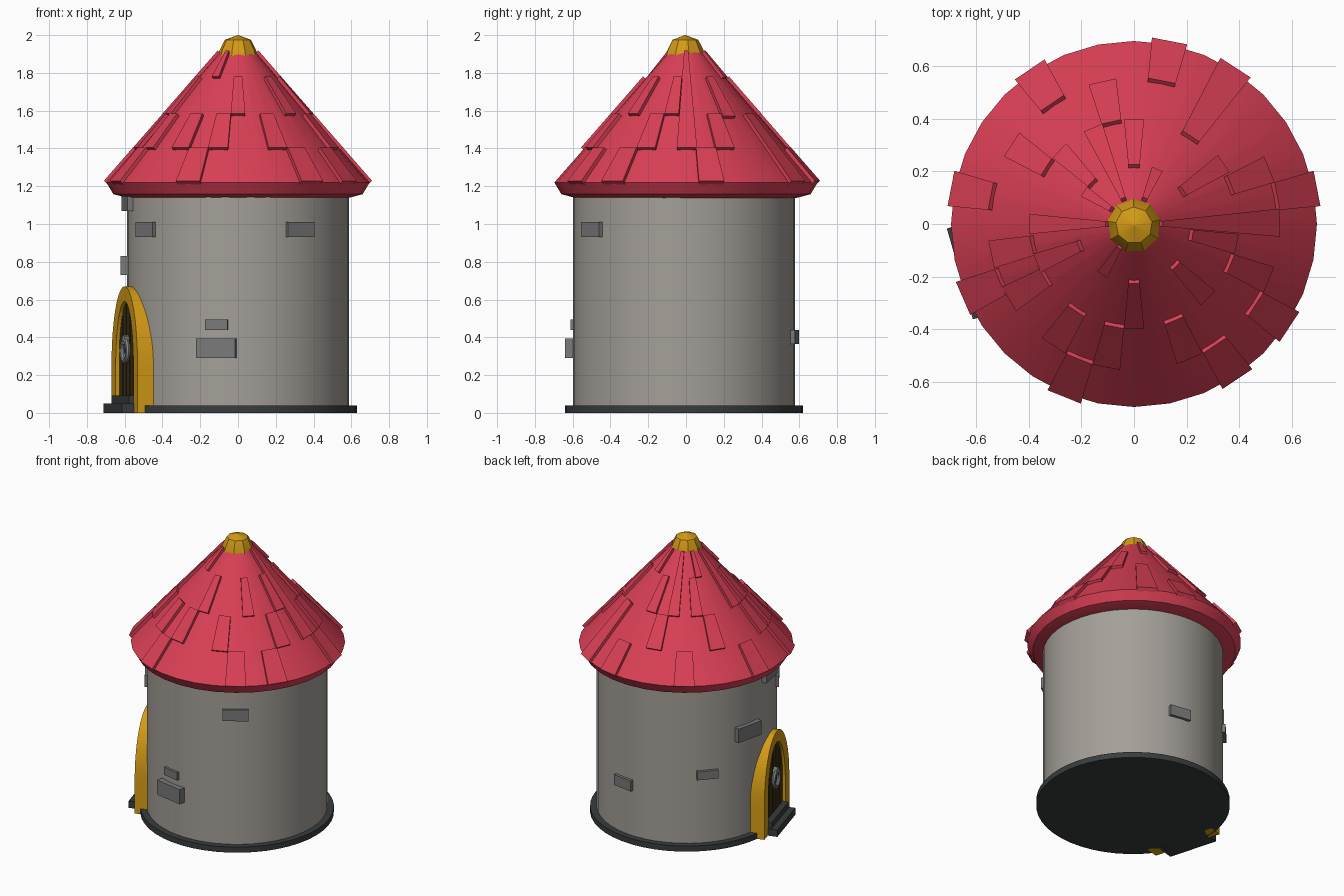
import bpy, bmesh, math
from math import sin, cos, pi, radians
from mathutils import Vector

if "Cube" in bpy.data.objects:
    bpy.data.objects.remove(bpy.data.objects["Cube"])

def mat(name, c):
    m = bpy.data.materials.new(name)
    m.diffuse_color = (*c, 1)
    m.use_nodes = True
    m.node_tree.nodes["Principled BSDF"].inputs["Base Color"].default_value = m.diffuse_color
    return m

RED = mat("roof_red", (0.70, 0.05, 0.09))
WALL = mat("wall_grey", (0.37, 0.345, 0.315))
BRICK = mat("brick_grey", (0.19, 0.19, 0.19))
DARK = mat("dark_stone", (0.04, 0.046, 0.046))
GOLD = mat("gold", (0.66, 0.33, 0.008))
WOOD = mat("dark_wood", (0.05, 0.03, 0.008))
IRON = mat("iron_grey", (0.25, 0.25, 0.25))

def finish(bm, name, m, smooth=None):
    bmesh.ops.recalc_face_normals(bm, faces=bm.faces)
    me = bpy.data.meshes.new(name)
    bm.to_mesh(me)
    bm.free()
    me.materials.append(m)
    if smooth:
        for p in me.polygons:
            p.use_smooth = True
        me.set_sharp_from_angle(angle=radians(smooth))
    ob = bpy.data.objects.new(name, me)
    bpy.context.collection.objects.link(ob)
    return ob

def lathe(name, prof, n, m, centre=(0, 0), smooth=30, turn=0.0):
    """Revolve an (r, z) profile; ends are capped."""
    bm = bmesh.new()
    rings = [[bm.verts.new((centre[0] + r * cos(turn + 2 * pi * i / n),
                            centre[1] + r * sin(turn + 2 * pi * i / n), z))
              for i in range(n)] for r, z in prof]
    for a, b in zip(rings, rings[1:]):
        for i in range(n):
            j = (i + 1) % n
            bm.faces.new((a[i], a[j], b[j], b[i]))
    bm.faces.new(rings[0])
    bm.faces.new(rings[-1])
    return finish(bm, name, m, smooth)

def place(az, u, d, z):
    """Point at tangent offset u and distance d in direction az (degrees)."""
    a = radians(az)
    return Vector((d * cos(a) - u * sin(a), d * sin(a) + u * cos(a), z))

def prism(bm, az, pts, d0, d1, shift=(0, 0, 0)):
    """Extrude a (u, z) outline radially from d0 to d1."""
    s = Vector(shift)
    a = [bm.verts.new(place(az, u, d0, z) + s) for u, z in pts]
    b = [bm.verts.new(place(az, u, d1, z) + s) for u, z in pts]
    n = len(pts)
    for i in range(n):
        j = (i + 1) % n
        bm.faces.new((a[i], a[j], b[j], b[i]))
    bm.faces.new(a)
    bm.faces.new(b)

def rect(w, z0, z1):
    return [(-w / 2, z0), (w / 2, z0), (w / 2, z1), (-w / 2, z1)]

# Tower, base slab, roof and finial
C = (0, -0.01)
lathe("tower_wall", [(0.587, 0.01), (0.587, 1.15)], 48, WALL, C)
lathe("base_slab", [(0.63, 0), (0.63, 0.04)], 48, DARK, C)
lathe("roof_cone", [(0.585, 1.138), (0.66, 1.158), (0.697, 1.22), (0.09, 1.912)],
      32, RED)
lathe("roof_finial", [(0.108, 1.88), (0.098, 1.92), (0.07, 1.975), (0.002, 2.0)],
      9, GOLD, (0, -0.005), 20, 0.2)

# Roof tiles: (direction, outer radius, inner radius)
R0, R1, R2, R3, R4 = 0.70, 0.545, 0.387, 0.215, 0.095
TILES = [(79, R0, R1), (57, R0, R2), (11, R0, R1), (-33.5, R0, R1),
         (-56.3, R0, R1), (-112, R0, R1), (-156.5, R0, R1), (169, R0, R1),
         (124, R0, R1),
         (0.5, R1, R4), (22, R1, R2), (-22.5, R1, R2), (-67.5, R1, R2),
         (-101, R1, R2), (-123.5, R1, R2), (-168, R1, R2), (-149, R1, R2),
         (147, R1, R2), (102.5, R1, R2),
         (34, 0.40, R3), (-11, R2, R3), (-45, R2, R3), (-90, R2, R3),
         (-158, R2, R3), (180, R2, R4), (90, R2, R3), (113, R2, R4),
         (135.5, R2, R3),
         (-122, R3, R4), (67, R3, R4), (147, R3, R4)]
slope = (1.912 - 1.22) / (0.697 - 0.09)
nr, nz = sin(math.atan(slope)), cos(math.atan(slope))
bm = bmesh.new()
for az, ro, ri in TILES:
    layers = []
    for h in (-0.012, 0.018):
        layers.append([bm.verts.new(place(az + da, 0, r + nr * h,
                       1.22 + (0.697 - r) * slope + nz * h))
                       for r, da in ((ro, -5.5), (ro, 5.5), (ri, 5.5), (ri, -5.5))])
    a, b = layers
    bm.faces.new(a)
    bm.faces.new(b)
    for i in range(4):
        j = (i + 1) % 4
        bm.faces.new((a[i], a[j], b[j], b[i]))
finish(bm, "roof_tiles", RED)

# Raised bricks: (direction, width, bottom, top, outer distance)
bm = bmesh.new()
for az, w, z0, z1, d in [(-146, 0.16, 0.93, 1.01, 0.60), (-56, 0.17, 0.93, 1.01, 0.60),
                         (-101, 0.12, 0.44, 0.495, 0.602), (-101, 0.21, 0.29, 0.395, 0.622),
                         (190, 0.17, 1.07, 1.145, 0.61), (167, 0.20, 0.73, 0.83, 0.615),
                         (138, 0.14, 0.50, 0.56, 0.605), (81, 0.15, 0.365, 0.44, 0.605)]:
    prism(bm, az, rect(w, z0, z1), 0.54, d, (0, -0.01, 0))
finish(bm, "wall_bricks", BRICK)

# Doorway arch: straight legs with a tall elliptical head
DOOR = -164
def arch(hw, top, spring=0.25, n=20):
    head = [(hw * cos(pi * i / n), spring + (top - spring) * sin(pi * i / n))
            for i in range(n + 1)]
    return [(hw, 0)] + head + [(-hw, 0)]

bm = bmesh.new()
out, inn = arch(0.25, 0.67), arch(0.17, 0.59)
rows = [[bm.verts.new(place(DOOR, u, d, z)) for u, z in p]
        for p, d in ((out, 0.53), (out, 0.625), (inn, 0.625), (inn, 0.53))]
for k in range(4):
    a, b = rows[k], rows[(k + 1) % 4]
    for i in range(len(a) - 1):
        bm.faces.new((a[i], a[i + 1], b[i + 1], b[i]))
for i in (0, -1):
    bm.faces.new([r[i] for r in rows])
finish(bm, "door_arch", GOLD, 30)

# Door leaf with raised planks
bm = bmesh.new()
prism(bm, DOOR, arch(0.172, 0.592), 0.55, 0.596)
def head_z(u):
    return 0.25 + 0.34 * math.sqrt(max(0, 1 - (u / 0.17) ** 2))
for i in range(5):
    u0, u1 = -0.168 + i * 0.0672 + 0.005, -0.168 + (i + 1) * 0.0672 - 0.005
    tops = [(u1 + (u0 - u1) * k / 4, head_z(u1 + (u0 - u1) * k / 4)) for k in range(5)]
    prism(bm, DOOR, [(u0, 0), (u1, 0)] + tops, 0.59, 0.607)
finish(bm, "door_planks", WOOD)

# Door knocker: ring and boss
def ring(name, R, r, z, d, n=16, k=8):
    bm = bmesh.new()
    v = [[bm.verts.new(place(DOOR, (R + r * cos(2 * pi * j / k)) * cos(2 * pi * i / n),
                             d + r * sin(2 * pi * j / k),
                             z + (R + r * cos(2 * pi * j / k)) * sin(2 * pi * i / n)))
          for j in range(k)] for i in range(n)]
    for i in range(n):
        for j in range(k):
            bm.faces.new((v[i][j], v[(i + 1) % n][j],
                          v[(i + 1) % n][(j + 1) % k], v[i][(j + 1) % k]))
    finish(bm, name, IRON, 40)
ring("door_knocker_ring", 0.055, 0.014, 0.33, 0.622)
bm = bmesh.new()
prism(bm, DOOR, [(0.028 * cos(i * pi / 4), 0.385 + 0.028 * sin(i * pi / 4))
                 for i in range(8)], 0.60, 0.632)
finish(bm, "door_knocker_boss", IRON)

# Two doorsteps
bm = bmesh.new()
prism(bm, DOOR, rect(0.36, 0, 0.05), 0.57, 0.69)
prism(bm, DOOR, rect(0.335, 0.05, 0.092), 0.58, 0.648)
finish(bm, "doorsteps", DARK)
